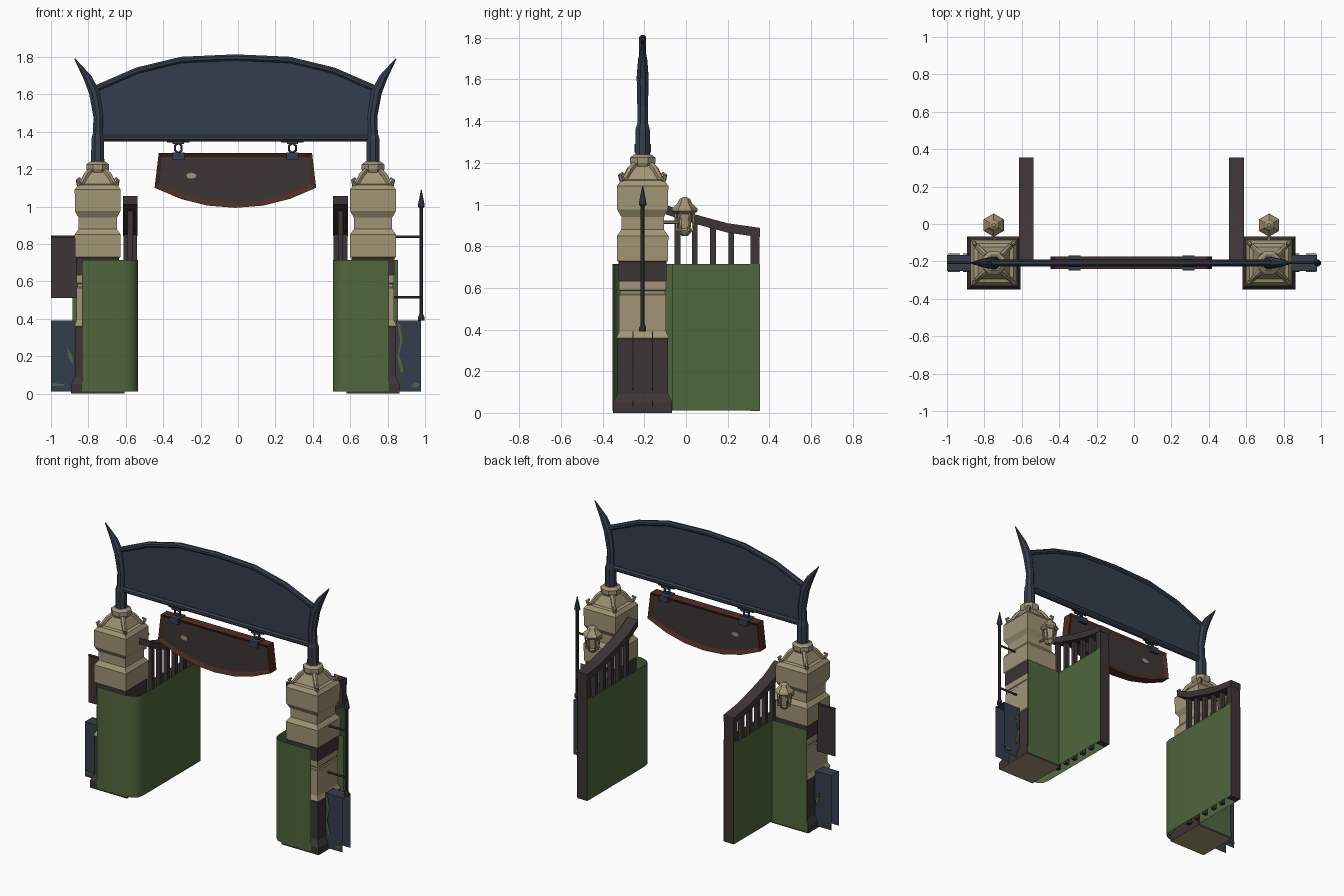
import bpy, bmesh, math
from mathutils import Vector

if "Cube" in bpy.data.objects:
    bpy.data.objects.remove(bpy.data.objects["Cube"])


def mat(name, r, g, b):
    m = bpy.data.materials.new(name)
    m.diffuse_color = (r, g, b, 1)
    m.use_nodes = True
    m.node_tree.nodes["Principled BSDF"].inputs["Base Color"].default_value = m.diffuse_color
    return m


TAN = mat("sandstone", 0.36, 0.30, 0.18)
DARK = mat("dark_brown", 0.047, 0.035, 0.036)
SLATE = mat("slate_blue", 0.036, 0.048, 0.074)
GREEN = mat("ivy_green", 0.080, 0.135, 0.047)
RED = mat("red_wood", 0.075, 0.026, 0.017)

CX, CY, D = -0.014, -0.208, 0.736   # gate centre and pillar offset


def finish(bm, name, mats, smooth=False, normals=True):
    if normals:
        bmesh.ops.recalc_face_normals(bm, faces=bm.faces)
    me = bpy.data.meshes.new(name)
    bm.to_mesh(me)
    bm.free()
    for m in mats:
        me.materials.append(m)
    for p in me.polygons:
        p.use_smooth = smooth
    ob = bpy.data.objects.new(name, me)
    bpy.context.collection.objects.link(ob)
    return ob


def box(name, x0, x1, y0, y1, z0, z1, m):
    return prism(name, [(x0, z0), (x1, z0), (x1, z1), (x0, z1)], y0, y1, m)


def prism(name, pts, y0, y1, m):
    bm = bmesh.new()
    a = [bm.verts.new((x, y0, z)) for x, z in pts]
    b = [bm.verts.new((x, y1, z)) for x, z in pts]
    bm.faces.new(a)
    bm.faces.new(b[::-1])
    for i in range(len(a)):
        j = (i + 1) % len(a)
        bm.faces.new((a[i], a[j], b[j], b[i]))
    return finish(bm, name, [m])


def rings(name, loops, mats, rule=None):
    """Bridge closed loops of points into a capped solid."""
    bm = bmesh.new()
    vs = [[bm.verts.new(p) for p in lp] for lp in loops]
    n = len(vs[0])
    for k in range(len(vs) - 1):
        for i in range(n):
            j = (i + 1) % n
            f = bm.faces.new((vs[k][i], vs[k][j], vs[k + 1][j], vs[k + 1][i]))
            if rule:
                f.material_index = rule(k)
    bm.faces.new(vs[0])
    bm.faces.new(vs[-1])
    return finish(bm, name, mats)


def turned(name, x, y, prof, sides, m, rule=None):
    """Stack of regular polygons; prof holds (z, radius)."""
    o = math.pi / sides
    loops = [[(x + r * math.cos(o + 2 * math.pi * i / sides),
               y + r * math.sin(o + 2 * math.pi * i / sides), z)
              for i in range(sides)] for z, r in prof]
    return rings(name, loops, m, rule)


def tube(name, path, radii, m, sides=8):
    path = [Vector(p) for p in path]
    loops = []
    for k, p in enumerate(path):
        t = (path[min(k + 1, len(path) - 1)] - path[max(k - 1, 0)]).normalized()
        ref = Vector((0, 1, 0)) if abs(t.y) < 0.9 else Vector((0, 0, 1))
        u = t.cross(ref).normalized()
        v = t.cross(u)
        r = radii[k] if isinstance(radii, list) else radii
        loops.append([p + r * (u * math.cos(a) + v * math.sin(a))
                      for a in (2 * math.pi * (i + .5) / sides for i in range(sides))])
    return rings(name, loops, [m])


def sheet(name, plan, z0, z1, m, smooth=False):
    bm = bmesh.new()
    a = [bm.verts.new((x, y, z0)) for x, y in plan]
    b = [bm.verts.new((x, y, z1)) for x, y in plan]
    for i in range(len(a) - 1):
        bm.faces.new((a[i], a[i + 1], b[i + 1], b[i]))
    return finish(bm, name, [m], smooth)


# Pillar profile: height and half width; first and fourth bands are dark
PILLAR = [(0, .142), (.05, .142), (.09, .122), (.355, .122), (.36, .126), (.39, .113),
          (.565, .113), (.57, .108), (.585, .108), (.59, .113), (.63, .113), (.635, .115),
          (.725, .115), (.73, .122), (.85, .123), (.88, .102), (.94, .102), (.975, .122),
          (1.09, .123), (1.115, .105), (1.12, .085), (1.195, .045)]

for s, side in ((-1, "left"), (1, "right")):
    px = CX + s * D
    turned(side + "_pillar", px, CY, [(z, h * math.sqrt(2)) for z, h in PILLAR], 4,
           [TAN, DARK], lambda k: 1 if PILLAR[k][0] < .355 or .63 <= PILLAR[k][0] < .725 else 0)
    turned(side + "_finial_collar", px, CY,
           [(1.17, .05), (1.2, .066), (1.225, .066), (1.24, .045)], 8, [TAN])
    # corner scrolls on the cap
    for ax in (-1, 1):
        for ay in (-1, 1):
            tube(side + "_cap_scroll",
                 [(px + ax * r, CY + ay * r, z) for r, z in
                  ((.04, 1.19), (.06, 1.17), (.085, 1.125), (.102, 1.118), (.108, 1.14), (.096, 1.15))],
                 [.016, .016, .014, .013, .011, .008], TAN, 6)
    # horned arch post
    tube(side + "_horn_post",
         [(px, CY, 1.225), (px, CY, 1.36), (px, CY, 1.39), (px - s * .003, CY, 1.48),
          (px + s * .018, CY, 1.61), (px + s * .055, CY, 1.69), (px + s * .123, CY, 1.79)],
         [.038, .037, .028, .028, .031, .024, .003], SLATE)

    # gate leaf: curved top rail, bars and end post
    gi, go = CX + s * .522, CX + s * .602
    g0, g1 = min(gi, go), max(gi, go)
    gm = (g0 + g1) / 2
    rail = [(-.2, 1.055), (-.09, .995), (.07, .945), (.2, .91), (.355, .888)]
    rings(side + "_gate_rail", [[(g0, y, z - .045), (g1, y, z - .045), (g1, y, z), (g0, y, z)]
                                for y, z in rail], [DARK])
    for y, z in ((-.125, .98), (-.04, .95), (.042, .92), (.13, .895), (.217, .87)):
        box(side + "_gate_bar", gm - .014, gm + .014, y - .014, y + .014, .02, z, DARK)
    box(side + "_gate_post", g0 + .003, g1 - .003, .31, .353, .01, .87, DARK)

    # ivy curtain wrapping pillar front and inner gate side, plus outer side and pillar back
    f = lambda x, y: (CX + s * x, y)
    sheet(side + "_ivy_front", [f(.82, -.352), f(.60, -.352), f(.555, -.338), f(.53, -.315),
                                f(.521, -.28), f(.521, .355)], .012, .715, GREEN, True)
    sheet(side + "_ivy_back", [f(.603, .355), f(.603, -.064), f(.87, -.064)], .012, .715, GREEN)

    # hexagonal lantern on the pillar back
    ly = -.006
    turned(side + "_lantern_body", px, ly, [(.85, .016), (.865, .03), (.875, .036), (.885, .028),
                                            (.955, .036)], 6, [TAN])
    turned(side + "_lantern_cap", px, ly, [(.955, .045), (.968, .062), (.98, .06), (1.005, .036),
                                           (1.012, .032), (1.025, .026), (1.035, .01)], 6, [TAN])
    for i in range(6):
        c, n = math.cos(math.pi / 6 + i * math.pi / 3), math.sin(math.pi / 6 + i * math.pi / 3)
        tube(side + "_lantern_rib", [(px + .036 * c, ly + .036 * n, .87),
                                     (px + .046 * c, ly + .046 * n, .965)], .006, TAN, 4)
    tube(side + "_lantern_arm", [(px, -.11, .915), (px, -.03, .915)], .008, TAN, 6)

    # low wall: open shell with two sides and a top
    xa, xb = CX + s * .86, (.978 if s > 0 else -1.0)
    bm = bmesh.new()
    sec = [(-.25, .012), (-.25, .39), (-.166, .39), (-.166, .012)]
    va = [bm.verts.new((xa, y, z)) for y, z in sec]
    vb = [bm.verts.new((xb, y, z)) for y, z in sec]
    for i in range(3):
        bm.faces.new((va[i], va[i + 1], vb[i + 1], vb[i]))
    finish(bm, side + "_low_wall", [SLATE])

# creeping vine plates on the low walls
for y in (-.256, -.162):
    prism("right_wall_vine", [(.85, .39), (.868, .36), (.88, .28), (.862, .21), (.885, .12),
                              (.87, .11), (.85, .2), (.866, .28)], y, y + .004, GREEN)
    prism("right_wall_leaf", [(.92, .04), (.95, .03), (.975, .05), (.95, .06)], y, y + .004, GREEN)
    prism("left_wall_vine", [(-.915, .25), (-.905, .19), (-.88, .15), (-.885, .2)], y, y + .004, GREEN)
    prism("left_wall_leaf", [(-.995, .04), (-.93, .04), (-.93, .05), (-.995, .055)], y, y + .004, GREEN)

# left fence panel, right spear with two rails
box("left_fence_panel", -1.0, -.85, CY - .003, CY + .003, .51, .835, DARK)
tube("left_fence_rail", [(-1.0, CY, .838), (-.85, CY, .838)], .007, DARK, 6)
for z in (.515, .838):
    tube("right_fence_rail", [(.82, CY, z), (.98, CY, z)], .007, DARK, 6)
turned("fence_spear", .98, CY, [(.39, .018), (.41, .018), (.425, .01), (.99, .01), (1.0, .02),
                                (1.015, .018), (1.09, .002)], 8, [DARK, SLATE],
       lambda k: 1 if k > 2 else 0)

# arch: sheet, top tube, bottom bar
arc = [(-.755, 1.635), (-.525, 1.735), (-.29, 1.792), (0, 1.805),
       (.29, 1.792), (.525, 1.735), (.755, 1.635)]
prism("arch_panel", [(CX + x, z) for x, z in [(-.71, 1.37)] + arc + [(.71, 1.37)]],
      CY - .004, CY + .004, SLATE)
tube("arch_top_tube", [(CX + x, CY, z - .008) for x, z in arc], .018, SLATE)
tube("arch_bottom_bar", [(CX - .73, CY, 1.365), (CX + .73, CY, 1.365)], .02, SLATE)

# hanging sign: red frame with recessed dark panel on both faces
half = [(.41, 1.285), (.432, 1.1), (.29, 1.04), (.15, 1.005)]
out = half + [(0, .993)] + [(-x, z) for x, z in reversed(half)]
bm = bmesh.new()
y0, y1 = CY - .033, CY + .033
a = [bm.verts.new((CX + x, y0, z)) for x, z in out]
b = [bm.verts.new((CX + x, y1, z)) for x, z in out]
caps = [bm.faces.new(a), bm.faces.new(b[::-1])]
for i in range(len(a)):
    j = (i + 1) % len(a)
    bm.faces.new((a[i], a[j], b[j], b[i]))
bmesh.ops.recalc_face_normals(bm, faces=bm.faces)
bmesh.ops.inset_individual(bm, faces=caps, thickness=.028, depth=-.012)
for c in caps:
    c.material_index = 1
finish(bm, "hanging_sign", [RED, DARK])
for y in (CY - .025, CY + .021):
    prism("sign_spot", [(-.25 + .028 * math.cos(t * math.pi / 4), 1.165 + .016 * math.sin(t * math.pi / 4))
                        for t in range(8)], y, y + .004, TAN)

# hangers: clamp, chain link and bar clip
for s in (-1, 1):
    x = CX + s * .305
    box("sign_clamp", x - .032, x + .032, CY - .04, CY + .04, 1.25, 1.29, SLATE)
    for k in (-1, 1):
        tube("chain_link", [(x, CY, 1.285), (x + k * .018, CY, 1.30), (x + k * .018, CY, 1.325),
                            (x, CY, 1.34)], .007, SLATE, 6)
    box("bar_clip", x - .03, x + .03, CY - .022, CY + .022, 1.335, 1.35, SLATE)
    box("rust_strip", x - .06, x + .06, CY - .012, CY + .012, 1.341, 1.347, RED)
